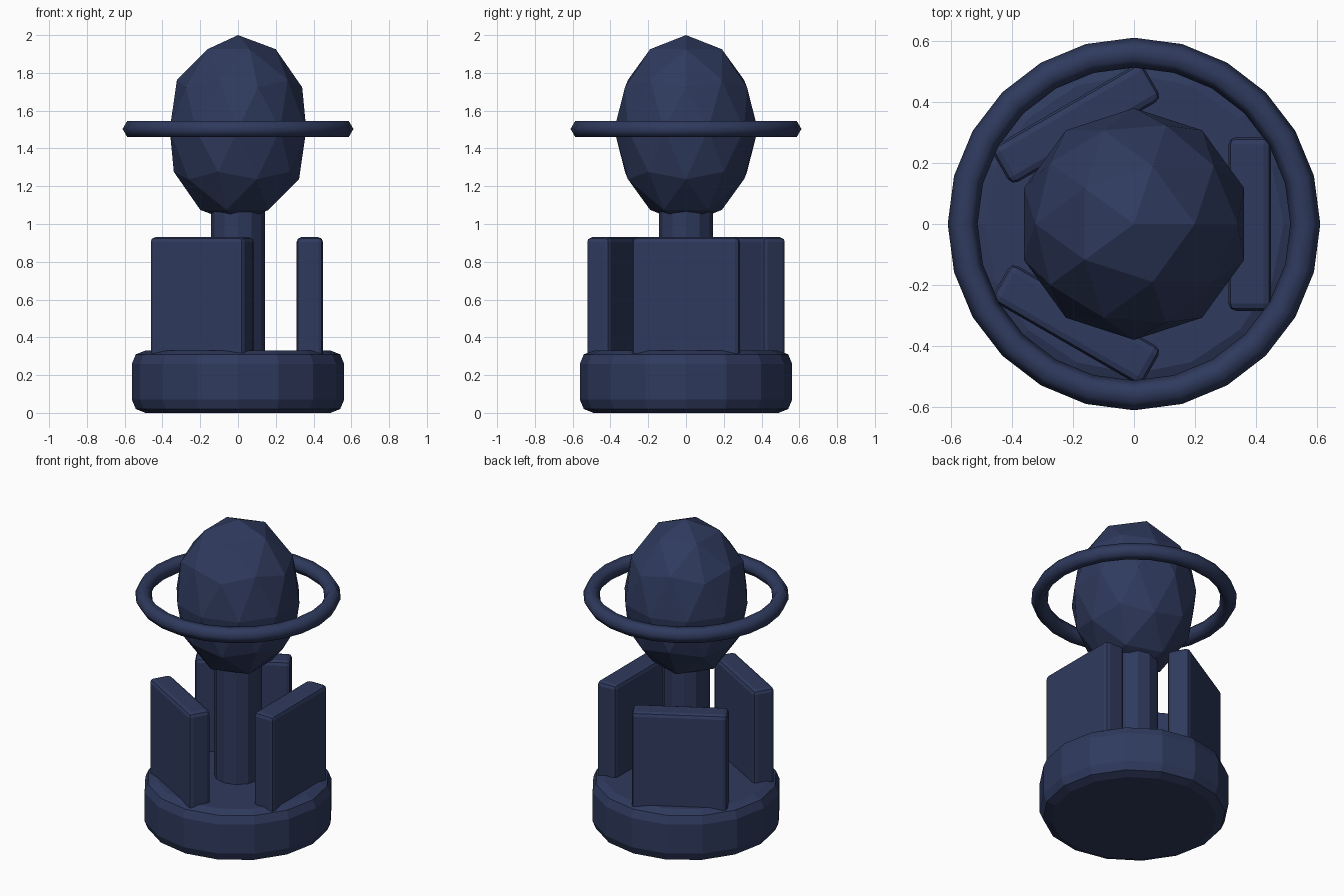
import bpy
from math import radians, cos, sin

if "Cube" in bpy.data.objects:
    bpy.data.objects.remove(bpy.data.objects["Cube"])

navy = bpy.data.materials.new("navy")
navy.diffuse_color = (0.028, 0.042, 0.11, 1)
navy.use_nodes = True
navy.node_tree.nodes["Principled BSDF"].inputs["Base Color"].default_value = navy.diffuse_color


def finish(name, bevel=0.0, segments=2):
    """Name the active object, colour it and round its hard edges."""
    ob = bpy.context.object
    ob.name = name
    ob.data.materials.append(navy)
    if bevel:
        mod = ob.modifiers.new("rounded_edges", "BEVEL")
        mod.width = bevel
        mod.segments = segments
        mod.limit_method = "ANGLE"
        mod.angle_limit = radians(40)
    return ob


# round base
bpy.ops.mesh.primitive_cylinder_add(vertices=16, radius=0.562, depth=0.33, location=(0, 0, 0.165))
finish("base", 0.07)

# central post
bpy.ops.mesh.primitive_cylinder_add(vertices=12, radius=0.143, depth=0.9, location=(0, 0, 0.7))
finish("post")

# three upright panels around the post
for i in range(3):
    a = radians(120 * i)
    bpy.ops.mesh.primitive_cube_add(size=1, location=(0.38 * cos(a), 0.38 * sin(a), 0.58), rotation=(0, 0, a))
    ob = bpy.context.object
    ob.scale = (0.14, 0.57, 0.70)
    bpy.ops.object.transform_apply(location=False, rotation=False, scale=True)
    finish(f"panel_{i + 1}", 0.025)

# faceted egg-shaped head
bpy.ops.mesh.primitive_ico_sphere_add(subdivisions=2, radius=1, location=(0, 0, 1.5))
bpy.context.object.scale = (0.38, 0.38, 0.5)
finish("head")

# ring around the head
bpy.ops.mesh.primitive_torus_add(major_segments=24, minor_segments=6, major_radius=0.562,
                                 minor_radius=0.049, location=(0, 0, 1.503))
finish("ring")
bpy.ops.object.shade_smooth()
